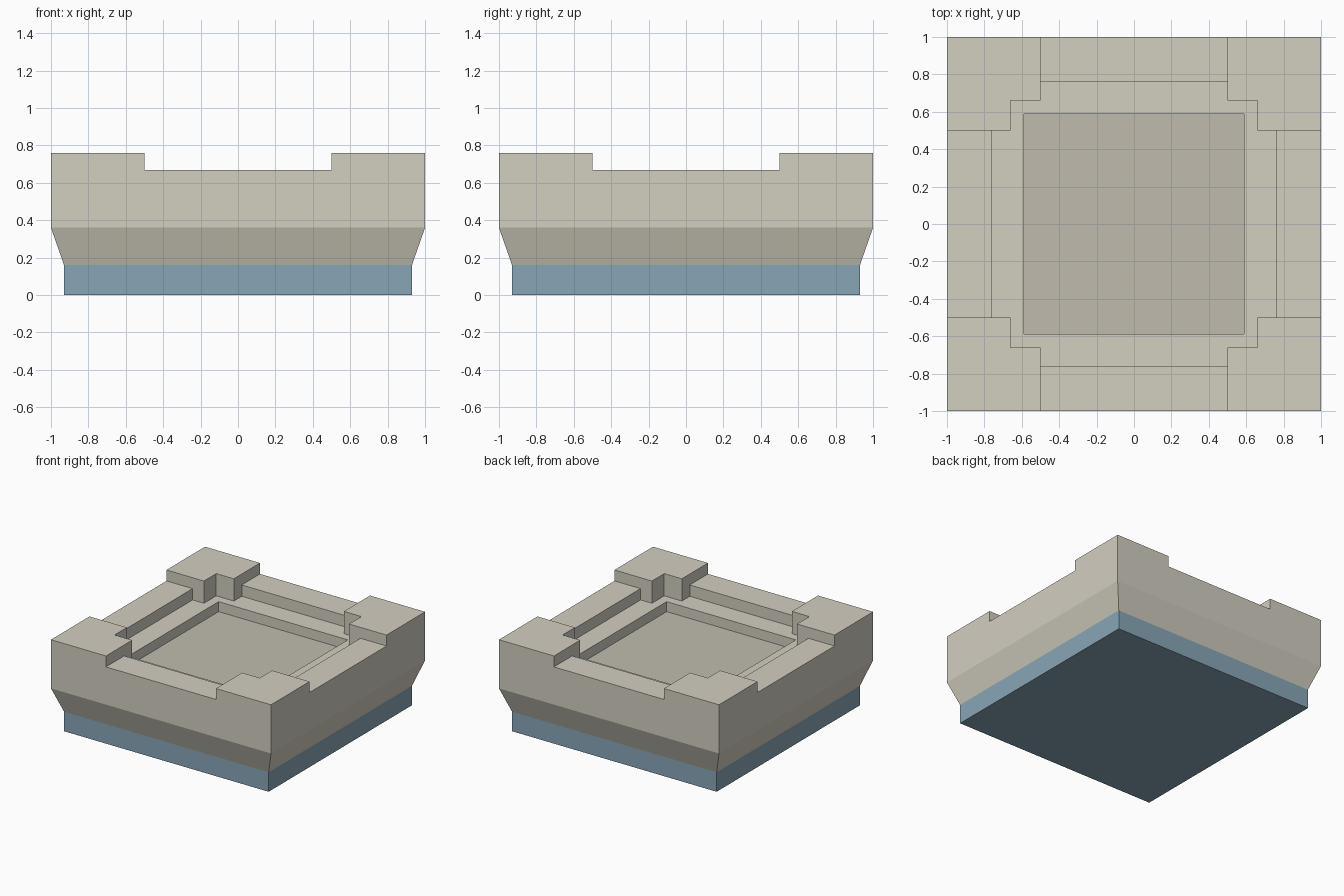
import bpy, bmesh
from mathutils import Matrix

if "Cube" in bpy.data.objects:
    bpy.data.objects.remove(bpy.data.objects["Cube"])


def material(name, color):
    m = bpy.data.materials.new(name)
    m.diffuse_color = (*color, 1)
    m.use_nodes = True
    m.node_tree.nodes["Principled BSDF"].inputs["Base Color"].default_value = m.diffuse_color
    return m


def ring(quarter):
    """Repeat one corner's outline points around four quarter turns."""
    turn, pts = Matrix.Identity(2), []
    for k in range(4):
        for x, y in quarter:
            for _ in range(k):
                x, y = -y, x
            pts.append((x, y))
    return pts


def loft(name, sections, mat=None):
    """Closed solid through (quarter outline, height) sections."""
    bm = bmesh.new()
    loops = [[bm.verts.new((x, y, z)) for x, y in ring(q)] for q, z in sections]
    for a, b in zip(loops, loops[1:]):
        for i in range(len(a)):
            j = (i + 1) % len(a)
            bm.faces.new((a[i], a[j], b[j], b[i]))
    bm.faces.new(loops[0][::-1])
    bm.faces.new(loops[-1])
    bmesh.ops.recalc_face_normals(bm, faces=bm.faces[:])
    me = bpy.data.meshes.new(name)
    bm.to_mesh(me)
    bm.free()
    ob = bpy.data.objects.new(name, me)
    bpy.context.collection.objects.link(ob)
    if mat:
        me.materials.append(mat)
    return ob


def carve(ob, name, quarter, z):
    """Cut a straight-sided recess down to height z."""
    cutter = loft(name, [(quarter, z), (quarter, 1.0)])
    cutter.hide_render = True
    mod = ob.modifiers.new(name, 'BOOLEAN')
    mod.operation, mod.solver, mod.object = 'DIFFERENCE', 'EXACT', cutter
    bpy.context.view_layer.objects.active = ob
    bpy.ops.object.modifier_apply(modifier=name)
    bpy.data.objects.remove(cutter)


blue = material("blue_base", (0.25, 0.38, 0.47))
stone = material("pale_stone", (0.65, 0.62, 0.53))
floor = material("floor_stone", (0.53, 0.50, 0.43))


def square(h):
    return [(h, h)]


# Blue plinth
loft("base_plinth", [(square(0.93), 0), (square(0.93), 0.16)], blue)

# Flared block forming the walls and corner posts
body = loft("parapet_body", [(square(0.93), 0.16), (square(1), 0.36),
                             (square(1), 0.76)], stone)

# Gaps between the raised corners, stepped inner well, square pit
carve(body, "corner_gaps", [(1.2, 0.5), (0.5, 0.5), (0.5, 1.2)], 0.67)
carve(body, "inner_well", [(0.763, 0.5), (0.66, 0.5), (0.66, 0.66),
                           (0.5, 0.66), (0.5, 0.763)], 0.577)
carve(body, "centre_pit", square(0.587), 0.495)

# Darker pit floor
body.data.materials.clear()
body.data.materials.append(stone)
body.data.materials.append(floor)
for p in body.data.polygons:
    p.material_index = int(p.normal.z > 0.9 and abs(p.center.z - 0.495) < 0.01)
